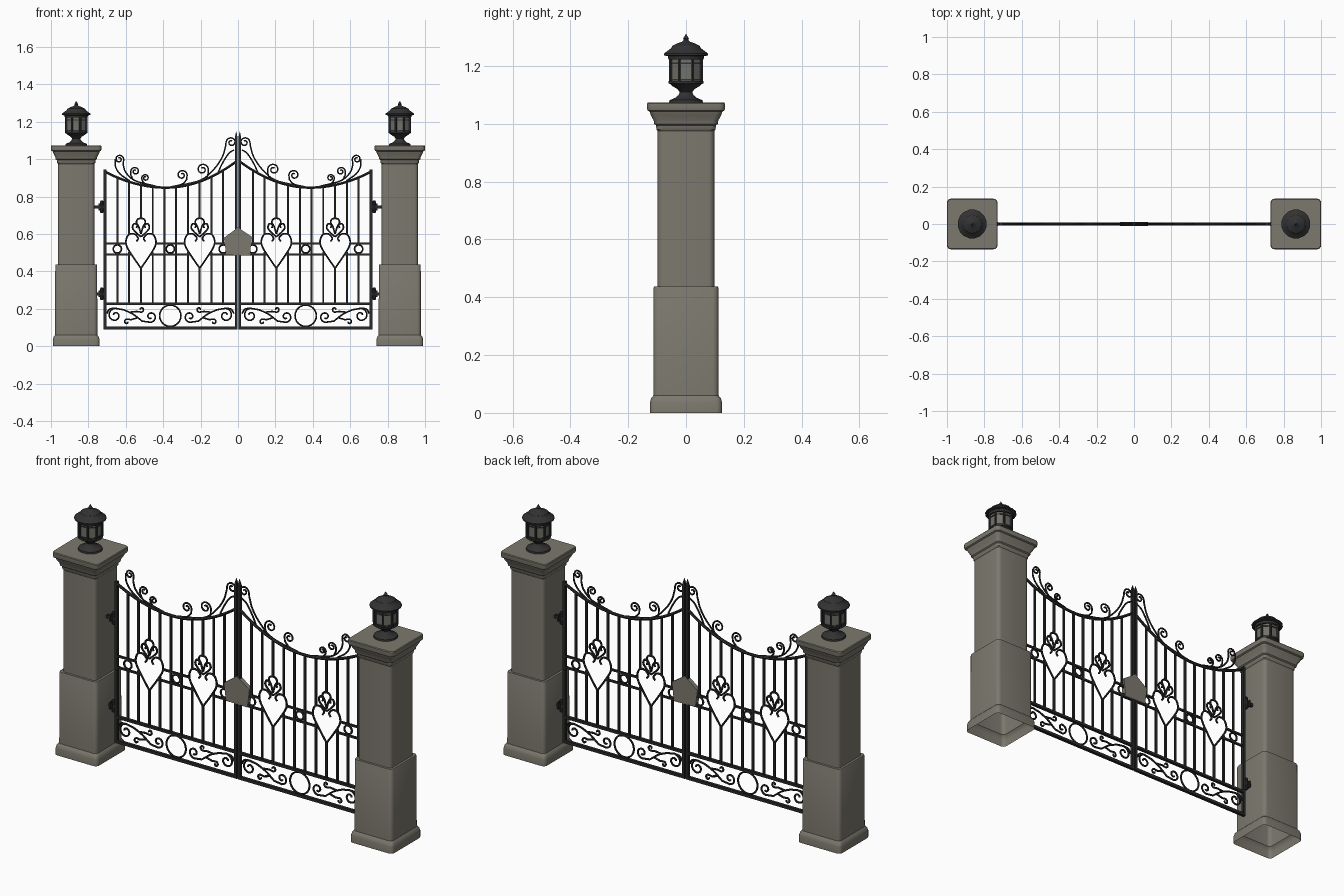
import bpy, bmesh, math
from mathutils import Vector

if "Cube" in bpy.data.objects:
    bpy.data.objects.remove(bpy.data.objects["Cube"])


def material(name, rgb):
    m = bpy.data.materials.new(name)
    m.diffuse_color = (*rgb, 1)
    m.use_nodes = True
    m.node_tree.nodes["Principled BSDF"].inputs["Base Color"].default_value = m.diffuse_color
    return m


STONE = material("warm_grey_stone", (0.20, 0.19, 0.155))
IRON = material("black_iron", (0.022, 0.022, 0.024))
LAMP = material("dark_lamp_metal", (0.032, 0.032, 0.033))
GLASS = material("smoky_glass", (0.17, 0.168, 0.145))


def finish(bm, name, mat, smooth=True):
    bmesh.ops.recalc_face_normals(bm, faces=bm.faces)
    me = bpy.data.meshes.new(name)
    bm.to_mesh(me)
    bm.free()
    me.materials.append(mat)
    ob = bpy.data.objects.new(name, me)
    bpy.context.collection.objects.link(ob)
    if smooth:
        bpy.ops.object.select_all(action='DESELECT')
        bpy.context.view_layer.objects.active = ob
        ob.select_set(True)
        bpy.ops.object.shade_smooth_by_angle(angle=math.radians(32))
    return ob


def loft(bm, rings, bottom, top):
    """Join equal-length rings of points with quads."""
    vs = [[bm.verts.new(p) for p in r] for r in rings]
    n = len(vs[0])
    for a, b in zip(vs, vs[1:]):
        for i in range(n):
            bm.faces.new((a[i], a[(i + 1) % n], b[(i + 1) % n], b[i]))
    if bottom:
        bm.faces.new(vs[0][::-1])
    if top:
        bm.faces.new(vs[-1])


def round_square(cx, h, z, r):
    pts = []
    for q in range(4):
        for k in range(5):
            a = math.pi / 2 * (q + k / 4)
            sx = 1 if q in (0, 3) else -1
            sy = 1 if q in (0, 1) else -1
            pts.append((cx + sx * (h - r) + r * math.cos(a), sy * (h - r) + r * math.sin(a), z))
    return pts


def circle(cx, r, z, n):
    return [(cx + r * math.cos(2 * math.pi * (i + .5) / n), r * math.sin(2 * math.pi * (i + .5) / n), z)
            for i in range(n)]


def lathe(bm, cx, prof, n):
    loft(bm, [circle(cx, r, z, n) for r, z in prof], True, True)


def box(bm, x0, x1, z0, z1, t):
    loft(bm, [[(x0, -t, z), (x1, -t, z), (x1, t, z), (x0, t, z)] for z in (z0, z1)], True, True)


def smooth_path(p, n=5):
    """Catmull-Rom through 2D points."""
    p = [Vector(q) for q in p]
    e = [2 * p[0] - p[1]] + p + [2 * p[-1] - p[-2]]
    out = []
    for a, b, c, d in zip(e, e[1:], e[2:], e[3:]):
        for k in range(n):
            t = k / n
            out.append(.5 * (2 * b + (c - a) * t + (2 * a - 5 * b + 4 * c - d) * t * t
                             + (3 * b - a - 3 * c + d) * t ** 3))
    return out + [p[-1]]


def spiral(cx, cz, r, end, turn, turns=1.35):
    """From the inside out, arriving at angle end; turn +1 is anticlockwise."""
    n = 18
    pts = []
    for i in range(n + 1):
        t = i / n
        a = math.radians(end) - turn * 2 * math.pi * turns * (1 - t)
        q = r * (.25 + .75 * t)
        pts.append((cx + q * math.cos(a), cz + q * math.sin(a)))
    return pts


def ring(cx, cz, r):
    return [(cx + r * math.cos(math.tau * i / 24), cz + r * math.sin(math.tau * i / 24)) for i in range(25)]


def wires(name, paths, depth):
    """Round bars swept along x-z paths, turned into one mesh."""
    cu = bpy.data.curves.new(name, 'CURVE')
    cu.dimensions = '3D'
    cu.bevel_depth = depth
    cu.bevel_resolution = 1
    cu.use_fill_caps = True
    for p in paths:
        sp = cu.splines.new('POLY')
        sp.points.add(len(p) - 1)
        for q, v in zip(sp.points, p):
            q.co = (v[0], 0, v[1], 1)
    cu.materials.append(IRON)
    ob = bpy.data.objects.new(name, cu)
    bpy.context.collection.objects.link(ob)
    bpy.ops.object.select_all(action='DESELECT')
    bpy.context.view_layer.objects.active = ob
    ob.select_set(True)
    bpy.ops.object.convert(target='MESH')
    bpy.ops.object.shade_smooth_by_angle(angle=math.radians(50))


def top_z(x):
    return .848 + (.80 if x > .385 else .99) * (x - .385) ** 2


MID = .362
PILLAR = [(.125, 0), (.125, .035), (.121, .05), (.113, .06), (.112, .432), (.110, .437), (.098, .437),
          (.098, .975), (.102, .98), (.104, .995), (.110, 1.0), (.112, 1.012), (.122, 1.03), (.126, 1.042),
          (.133, 1.046), (.135, 1.052), (.135, 1.07), (.132, 1.074)]

for side, s in (("left", -1), ("right", 1)):
    # stone pillar, open underneath
    bm = bmesh.new()
    loft(bm, [round_square(s * .865, h, z, .02) for h, z in PILLAR], False, True)
    finish(bm, side + "_pillar", STONE)

    # lantern: foot, roof with finial, glass and cage bars
    cx = s * .865
    bm = bmesh.new()
    lathe(bm, cx, [(.06, 1.073), (.058, 1.082), (.038, 1.09), (.026, 1.1), (.022, 1.11), (.03, 1.12),
                   (.05, 1.132), (.056, 1.138), (.062, 1.14), (.062, 1.148)], 16)
    lathe(bm, cx, [(.062, 1.222), (.064, 1.234), (.078, 1.237), (.078, 1.243), (.066, 1.252), (.052, 1.262),
                   (.048, 1.27), (.03, 1.279), (.014, 1.284), (.008, 1.29), (.01, 1.295), (.001, 1.31)], 16)
    for x, y, z in circle(cx, .058, 0, 8):
        loft(bm, [[(x + .006 * math.cos(k * math.pi / 3), y + .006 * math.sin(k * math.pi / 3), h)
                   for k in range(6)] for h in (1.146, 1.224)], True, True)
    for h in (1.15, 1.207):
        lathe(bm, cx, [(.0595, h), (.0595, h + .006)], 8)
    finish(bm, side + "_lantern", LAMP)
    bm = bmesh.new()
    lathe(bm, cx, [(.056, 1.146), (.056, 1.224)], 8)
    finish(bm, side + "_lantern_glass", GLASS, False)

    # gate frame: stiles, rails and pointed inner stile
    bm = bmesh.new()

    def bar(x0, x1, z0, z1, t):
        a, b = sorted((s * x0, s * x1))
        box(bm, a, b, z0, z1, t)

    bar(.704, .718, .09, .945, .008)
    bar(.002, .017, .09, 1.115, .008)
    loft(bm, [[(s * (.0095 + i * w), j * w, z) for i, j in ((-1, -1), (1, -1), (1, 1), (-1, 1))]
              for w, z in ((.0075, 1.115), (.001, 1.147))], False, True)
    bar(.01, .71, .09, .105, .008)
    bar(.01, .71, .221, .234, .008)
    for z, w in ((.49, .052), (.55, .079)):
        stops = [.01, MID - .157 - w, MID - .157 + w, MID + .157 - w, MID + .157 + w, .71]
        for a, b in zip(stops[::2], stops[1::2]):
            bar(a, b, z - .005, z + .005, .005)
    finish(bm, side + "_gate_frame", IRON, False)

    # upright bars, broken where they meet hearts and rings
    bm = bmesh.new()
    gaps = {.031: None, .094: (.505, .598), .157: (.42, .684), .22: (.505, .598), .282: (.498, .543)}
    for o, gap in gaps.items():
        for m in (-1, 1):
            x = MID + m * o
            end = top_z(x)
            for z0, z1 in ([(.227, gap[0]), (gap[1], end)] if gap else [(.227, end)]):
                bar(x - .005, x + .005, z0, z1, .005)
    finish(bm, side + "_gate_bars", IRON, False)

    def flip(paths):
        return [[(s * p[0], p[1]) for p in path] for path in paths]

    # swept top rail
    wires(side + "_top_rail", flip([[(x, top_z(x)) for x in [.01 + .7 * i / 28 for i in range(29)]]]), .0075)

    # scrolls standing on the top rail
    crest = [spiral(.036, 1.09, .028, 0, -1) + smooth_path([(.066, 1.07), (.085, 1.01), (.13, .945), (.2, .888), (.33, .856)]),
             spiral(.19, .945, .032, 180, 1) + smooth_path([(.16, .92), (.178, .89), (.26, .862)]),
             spiral(.3, .915, .028, 180, 1) + smooth_path([(.275, .89), (.3, .866), (.36, .852)]),
             smooth_path([(.02, 1.05), (.05, 1.03), (.085, .975), (.11, .92)]),
             spiral(.635, 1.0, .024, 180, 1) + smooth_path([(.614, .97), (.6, .93), (.55, .885), (.44, .856)]),
             smooth_path([(.657, 1.0), (.655, .96), (.63, .92), (.58, .885)]),
             spiral(.55, .935, .024, 0, -1) + smooth_path([(.573, .915), (.55, .885), (.46, .858)]),
             spiral(.495, .9, .02, 0, -1) + smooth_path([(.512, .885), (.49, .866), (.43, .853)])]
    wires(side + "_crest_scrolls", flip(crest), .0045)

    # bottom panel scrolls and rings, hearts and small rings
    panel = [ring(MID, .163, .057)]
    hearts = [ring(MID, .52, .022)]
    for m in (-1, 1):
        hearts.append(ring(MID + m * .283, .52, .022))
        scrolls = [spiral(.295, .165, .038, 90, 1, 1.2) + smooth_path([(.25, .195), (.2, .172), (.15, .134)])
                   + spiral(.105, .158, .03, 270, 1, 1.1)[::-1],
                   spiral(.155, .197, .015, 270, 1, .8) + smooth_path([(.18, .186), (.215, .182)]),
                   spiral(.232, .13, .015, 90, 1, .8) + smooth_path([(.21, .142), (.175, .152)]),
                   smooth_path([(.295, .203), (.325, .198), (.34, .175)])]
        panel += [[(MID + m * p[0], p[1]) for p in path] for path in scrolls]
        halves = [[(0, .417), (.04, .475), (.074, .53), (.08, .565), (.065, .597), (.035, .6), (.015, .578), (.024, .56)],
                  [(0, .585), (.028, .61), (.045, .633), (.037, .655), (.02, .648), (.024, .632)],
                  [(0, .6), (.012, .64), (.024, .662), (.016, .68), (0, .684)]]
        for n in (-1, 1):
            hearts += [[(MID + m * .157 + n * p[0], p[1]) for p in smooth_path(h)] for h in halves]
    wires(side + "_panel_scrolls", flip(panel), .005)
    wires(side + "_heart_ornaments", flip(hearts), .0052)

    # hinges between stile and pillar
    bm = bmesh.new()
    for z in (.28, .745):
        lathe(bm, s * .728, [(.006, z - .034), (.01, z - .028), (.01, z + .028), (.006, z + .034)], 10)
        bar(.71, .772, z - .008, z + .008, .007)
        bar(.738, .746, z - .018, z + .018, .012)
    finish(bm, side + "_hinges", IRON)

# five-sided lock plate at the meeting stiles
bm = bmesh.new()
plate = [(0, .635), (-.075, .58), (-.063, .49), (.063, .487), (.075, .585)]
loft(bm, [[(x, y, z) for x, z in plate] for y in (-.0115, .0115)], True, True)
finish(bm, "lock_plate", STONE, False)
